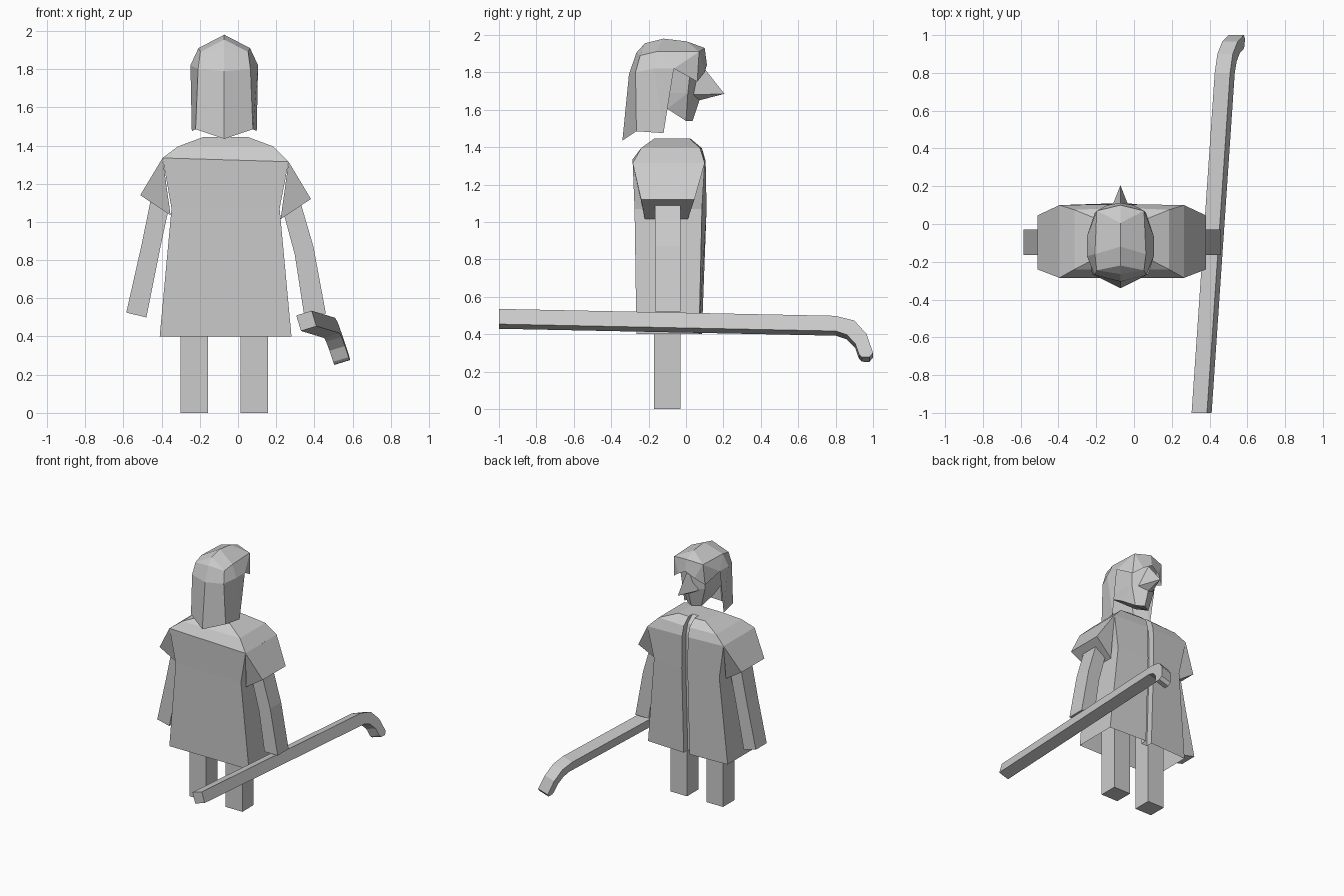
import bpy, bmesh, math
from mathutils import Vector

if "Cube" in bpy.data.objects:
    bpy.data.objects.remove(bpy.data.objects["Cube"])

grey = bpy.data.materials.new("plain_grey")
grey.diffuse_color = (0.6, 0.6, 0.6, 1)
grey.use_nodes = True
grey.node_tree.nodes["Principled BSDF"].inputs["Base Color"].default_value = grey.diffuse_color
CX = -0.065  # centre line of the figure


def make(name, verts, faces, closed=True):
    me = bpy.data.meshes.new(name)
    bm = bmesh.new()
    vs = [bm.verts.new(v) for v in verts]
    for f in faces:
        bm.faces.new([vs[i] for i in f])
    bmesh.ops.remove_doubles(bm, verts=bm.verts, dist=0.0005)
    bmesh.ops.recalc_face_normals(bm, faces=bm.faces)
    bm.to_mesh(me)
    bm.free()
    me.materials.append(grey)
    ob = bpy.data.objects.new(name, me)
    bpy.context.collection.objects.link(ob)
    return ob


def loft(name, rings, cap_start=True, cap_end=True, loop=True):
    n = len(rings[0])
    verts = [v for r in rings for v in r]
    faces = []
    for k in range(len(rings) - 1):
        for i in range(n if loop else n - 1):
            j = (i + 1) % n
            faces.append((k*n + i, k*n + j, (k+1)*n + j, (k+1)*n + i))
    if cap_start:
        faces.append(tuple(range(n)))
    if cap_end:
        faces.append(tuple(range((len(rings)-1)*n, len(rings)*n)))
    return make(name, verts, faces)


def mirrored(name, half, faces):
    """Build a half given as (dx, y, z) and its mirror image."""
    n = len(half)
    verts = [(CX + s*x, y, z) for s in (1, -1) for x, y, z in half]
    return make(name, verts, faces + [tuple(i + n for i in reversed(f)) for f in faces])


# Legs
for side, x0, x1 in (("left", -0.30, -0.157), ("right", 0.012, 0.157)):
    loft(side + "_leg", [[(x0, -0.17, z), (x1, -0.17, z), (x1, -0.03, z), (x0, -0.03, z)]
                         for z in (0, 1.0)])

# Coat: open hem, narrow opening down the front
levels = [(0.40, 0.345, -0.265, 0.07, 0.085), (1.07, 0.283, -0.275, 0.085, 0.11),
          (1.325, 0.33, -0.285, 0.10, 0.105), (1.395, 0.25, -0.24, 0.075, 0.085),
          (1.445, 0.115, -0.17, 0.02, 0.025)]
GAP, DEEP = 0.025, 0.05
rings = []
for z, w, yb, yf, yc in levels:
    half = [(w, yb), (w, yf), (GAP, yc), (GAP, yc - DEEP)]
    pts = half + [(-x, y) for x, y in reversed(half)]
    tilt = -0.03 if z == 1.325 else 0
    rings.append([(CX + x, y, z + tilt*x) for x, y in pts])
loft("coat", rings, cap_start=False)

# Cape sleeves and arms
for side, s in (("left", -1), ("right", 1)):
    dz = -0.01 * s
    prof = [(0.33, 1.325, 1.0), (0.447, 1.13, 0.76), (0.288, 1.025, 0.62)]
    ends = [(-0.285, -0.24, -0.22), (0.10, 0.045, 0.01)]
    loft(side + "_sleeve", [[(CX + s*x, e[i], z + dz) for i, (x, z, _) in enumerate(prof)]
                            for e in ends])
arms = {"left": [(-0.458, 1.11, -0.365, 1.06), (-0.505, 0.88, -0.41, 0.85),
                 (-0.585, 0.525, -0.48, 0.50)],
        "right": [(0.235, 1.06, 0.325, 1.11), (0.297, 0.83, 0.395, 0.87),
                  (0.345, 0.52, 0.46, 0.52)]}
for side, path in arms.items():
    loft(side + "_arm", [[(a, -0.165, b), (c, -0.165, d), (c, -0.03, d), (a, -0.03, b)]
                         for a, b, c, d in path])

# Hooked staff: outer and inner outline in a tilted plane
tilt = math.radians(17)
u = Vector((math.cos(tilt), 0, math.sin(tilt)))
v = Vector((-math.sin(tilt), 0, math.cos(tilt)))
outer = [(-1, 0.0425), (0.8, 0.0425), (0.90, 0.018), (0.965, -0.055), (1.0, -0.16)]
inner = [(-1, -0.0425), (0.8, -0.0425), (0.86, -0.062), (0.905, -0.11), (0.925, -0.17)]
tip_o, tip_i = (0.98, -0.185), (0.94, -0.185)


def staff_point(p, w):
    y, h = p
    base = Vector((0.358 + 0.068*(y + 1), y, 0.482 - 0.0206*(y + 1)))
    return base + h*v + w*u


loft("staff", [[staff_point(o, -0.0425), staff_point(o, 0.0425),
                staff_point(i, 0.0425), staff_point(i, -0.0425)]
               for o, i in zip(outer + [tip_o], inner + [tip_i])])

# Face block: slanted jaw under a straight brow
CX = -0.072
mirrored("head", [(0, 0.075, 1.88), (0.115, 0.03, 1.88), (0.13, -0.2, 1.88),
                  (0, 0.085, 1.69), (0.10, 0.01, 1.69), (0.12, -0.2, 1.69),
                  (0, 0.035, 1.54), (0.06, 0.0, 1.54), (0.10, -0.1, 1.605), (0, -0.1, 1.605),
                  (0, -0.2, 1.66), (0, -0.2, 1.88), (0.11, -0.2, 1.66)],
         [(0, 1, 4, 3), (1, 2, 5, 4), (3, 4, 7, 6), (4, 5, 12, 8), (4, 8, 7),
          (6, 7, 8, 9), (9, 8, 12, 10), (10, 12, 5, 2, 11), (0, 11, 2, 1)])
# Nose
mirrored("nose", [(0, 0.075, 1.85), (0.065, 0.04, 1.68), (0, 0.205, 1.685), (0, 0.07, 1.65)],
         [(0, 1, 2), (1, 3, 2)])

# Hair: crown ridge, upper band, fringe and long back
mirrored("hair", [
    (0, 0.005, 1.965), (0, -0.12, 1.98), (0, -0.22, 1.955),                 # 0-2 ridge
    (0, 0.10, 1.93), (0.125, 0.07, 1.91), (0.135, -0.16, 1.91),             # 3-5 band
    (0.125, -0.245, 1.89), (0, -0.265, 1.905),                              # 6-7
    (0, 0.112, 1.84), (0.135, 0.06, 1.75), (0.177, -0.065, 1.82),           # 8-10 fringe
    (0.177, -0.17, 1.82), (0.137, -0.27, 1.80), (0, -0.305, 1.79),          # 11-13
    (0.17, -0.12, 1.475), (0.15, -0.265, 1.485), (0, -0.34, 1.435),         # 14-16 hem
    (0.07, 0.10, 1.80)],                                                    # 17
    [(0, 3, 4), (0, 4, 5, 1), (1, 5, 6, 2), (2, 6, 7), (3, 8, 17, 4), (4, 17, 9),
     (4, 9, 10), (4, 10, 5), (5, 10, 11), (5, 11, 12, 6), (6, 12, 13, 7),
     (10, 14, 11), (11, 14, 15, 12), (12, 15, 16, 13)])
